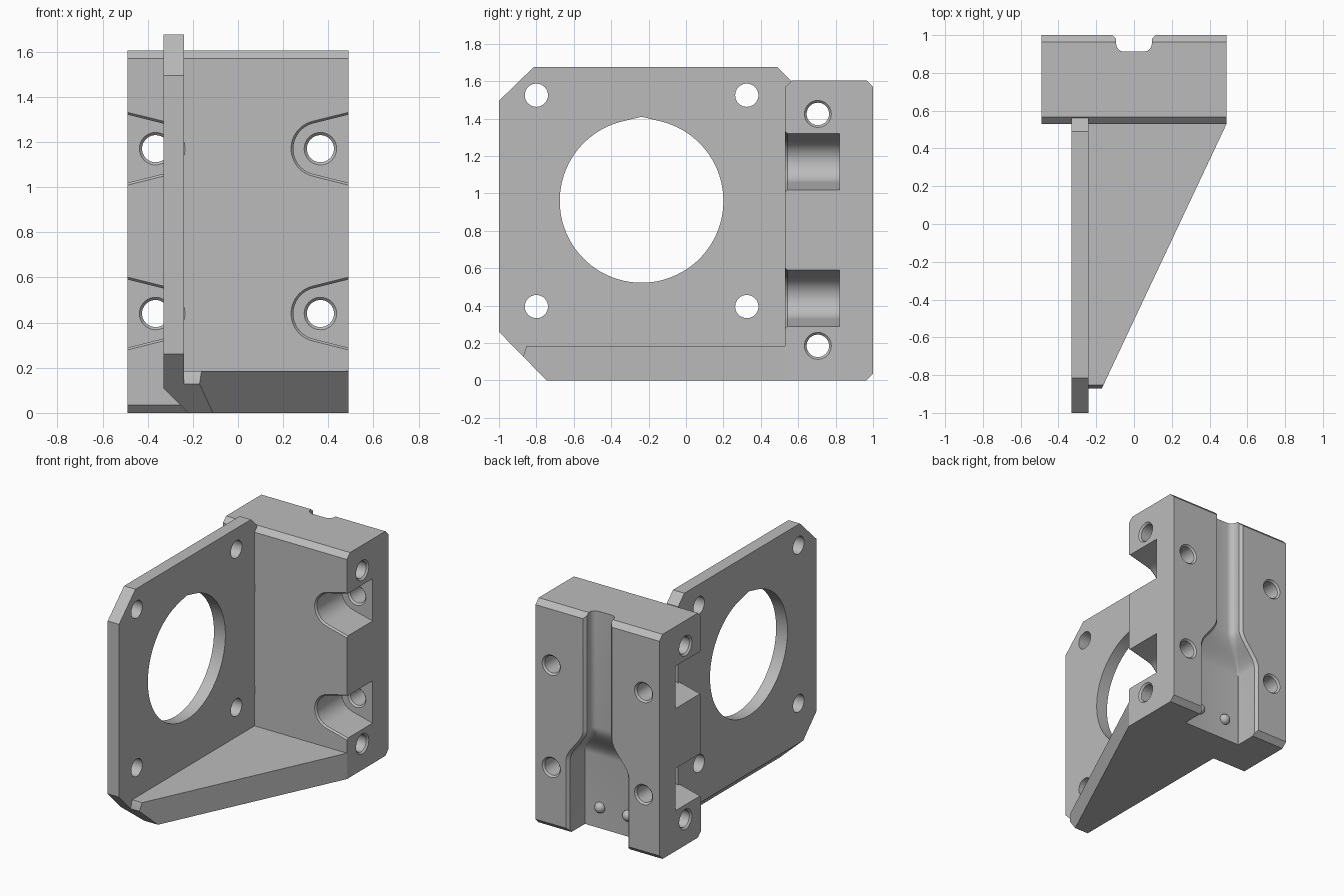
import bpy, bmesh, math
from mathutils import Vector

cube = bpy.data.objects.get("Cube")
if cube:
    bpy.data.objects.remove(cube, do_unlink=True)

grey = bpy.data.materials.new("plain_grey")
grey.use_nodes = True
grey.diffuse_color = (0.5, 0.5, 0.5, 1)
grey.node_tree.nodes["Principled BSDF"].inputs["Base Color"].default_value = (0.5, 0.5, 0.5, 1)


def finish(name, bm):
    bmesh.ops.recalc_face_normals(bm, faces=bm.faces)
    mesh = bpy.data.meshes.new(name)
    bm.to_mesh(mesh)
    bm.free()
    mesh.materials.append(grey)
    obj = bpy.data.objects.new(name, mesh)
    bpy.context.collection.objects.link(obj)
    return obj


def loft(name, rings, planes=()):
    """Closed solid through matching rings, then trimmed by (point, outward normal) planes."""
    bm = bmesh.new()
    loops = [[bm.verts.new(p) for p in ring] for ring in rings]
    for a, b in zip(loops, loops[1:]):
        for i in range(len(a)):
            j = (i + 1) % len(a)
            bm.faces.new((a[i], a[j], b[j], b[i]))
    bm.faces.new(loops[0])
    bm.faces.new(loops[-1])
    for co, no in planes:
        cut = bmesh.ops.bisect_plane(bm, geom=bm.verts[:] + bm.edges[:] + bm.faces[:],
                                     plane_co=co, plane_no=no, clear_outer=True)
        edges = [e for e in cut["geom_cut"] if isinstance(e, bmesh.types.BMEdge)]
        bmesh.ops.contextual_create(bm, geom=edges)
    return finish(name, bm)


def along_x(profile, x):
    return [(x, y, z) for y, z in profile]


def along_y(profile, y):
    return [(x, y, z) for x, z in profile]


def along_z(profile, z):
    return [(x, y, z) for x, y in profile]


def circle(u, v, r, start=0, end=360, n=40):
    full = end - start == 360
    steps = n if full else n + 1
    angles = [math.radians(start + (end - start) * i / n) for i in range(steps)]
    return [(u + r * math.cos(a), v + r * math.sin(a)) for a in angles]


def combine(target, tool, operation):
    mod = target.modifiers.new(operation.lower(), "BOOLEAN")
    mod.operation, mod.solver, mod.object = operation, "EXACT", tool
    bpy.context.view_layer.objects.active = target
    bpy.ops.object.modifier_apply(modifier=mod.name)
    bpy.data.objects.remove(tool, do_unlink=True)


def drill(target, place, u, v, r, start, end, flare=0.012):
    """Round through hole with a small countersink at both mouths."""
    stations = [(start - flare, r + 2 * flare), (start + flare, r),
                (end - flare, r), (end + flare, r + 2 * flare)]
    tool = loft("drill", [place(circle(u, v, rad), t) for t, rad in stations])
    combine(target, tool, "DIFFERENCE")


# Clamp block with chamfered long edges
W, F, B, H, C = 0.49, 0.53, 1.0, 1.605, 0.036
section = [(F + C, 0), (B - C, 0), (B, C), (B, H - C),
           (B - C, H), (F + C, H), (F, H - C), (F, C)]
block = loft("clamp_block", [along_x(section, -W), along_x(section, W)])

# Flared screw pockets, open to both sides, with screw holes
for side in (-1, 1):
    for z in (0.44, 1.17):
        def pocket(grow):
            arc = circle(0.36, z, 0.115 + grow, 104, 256, 24)
            run = 0.6 - arc[0][0]
            rise = run * math.tan(math.radians(14))
            pts = [(0.6, arc[0][1] + rise)] + arc + [(0.6, arc[-1][1] - rise)]
            return [(side * x, h) for x, h in pts]
        tool = loft("pocket", [along_y(pocket(0.02), F - 0.012),
                               along_y(pocket(0), F + 0.012),
                               along_y(pocket(0), 0.82)])
        combine(block, tool, "DIFFERENCE")
        drill(block, along_y, side * 0.365, z, 0.06, 0.82, B)

# Cross holes from side to side
for z in (0.185, 1.425):
    drill(block, along_x, 0.705, z, 0.06, -W, W)


# Cable channel on the back: narrow above, widening and deepening below
def channel(z):
    t = min(max((0.77 - z) / 0.25, 0), 1)
    t = t * t * (3 - 2 * t)
    w, floor, r = 0.095 + 0.135 * t, 0.912 - 0.1 * t, 0.045 - 0.04 * t
    half = [(w + 0.02, B + 0.05), (w + 0.02, B + 0.001), (w, B - 0.02), (w, floor + r)]
    half += [(w - r + r * math.cos(a), floor + r - r * math.sin(a))
             for a in (math.pi * k / 12 for k in range(1, 7))]
    return along_z(half + [(-x, y) for x, y in reversed(half)], z)


heights = [-0.1] + [0.52 + 0.25 * i / 14 for i in range(15)] + [H + 0.1]
combine(block, loft("channel", [channel(z) for z in heights]), "DIFFERENCE")

# Motor plate with clipped corners
outline = [(-0.745, 0), (0.56, 0), (0.56, 1.605), (0.49, 1.675),
           (-0.815, 1.675), (-1, 1.495), (-1, 0.26)]
lower_edge = (Vector((-0.22, 0, 0)), Vector((-1, 0, -1)))
bracket = loft("motor_bracket", [along_x(outline, -0.33), along_x(outline, -0.24)],
               [lower_edge])

# Triangular foot, trimmed to the clipped corner
foot_shape = [(-0.3, -0.87), (-0.17, -0.87), (W, F), (W, F + C), (-0.3, F + C)]
foot = loft("foot", [along_z(foot_shape, 0), along_z(foot_shape, 0.185)],
            [lower_edge,
             (Vector((0, -0.745, 0)), Vector((0, -0.26, -0.255))),
             (Vector((0, -0.87, 0.13)), Vector((0, -0.055, 0.018)))])
combine(bracket, foot, "UNION")

# Motor opening with a slight peak at the top, and its four screw holes
opening = circle(-0.2375, 0.96, 0.4375, 103.5, 436.5, 80) + [(-0.2375, 1.41)]
combine(bracket, loft("opening", [along_x(opening, -0.5), along_x(opening, 0)]), "DIFFERENCE")
for y in (-0.8, 0.325):
    for z in (0.395, 1.525):
        hole = circle(y, z, 0.062)
        combine(bracket, loft("hole", [along_x(hole, -0.5), along_x(hole, 0)]), "DIFFERENCE")

combine(block, bracket, "UNION")
block.name = "motor_mount"

# Small retaining bumps in the wide end of the channel
bumps = []
for side in (-1, 1):
    bpy.ops.mesh.primitive_uv_sphere_add(segments=24, ring_count=12, radius=0.038,
                                         location=(side * 0.11, 0.812, 0.15))
    bump = bpy.context.object
    bump.name = "retaining_bump_" + ("left" if side > 0 else "right")
    bump.data.materials.append(grey)
    bumps.append(bump)

for obj in [block] + bumps:
    bpy.ops.object.select_all(action="DESELECT")
    obj.select_set(True)
    bpy.context.view_layer.objects.active = obj
    bpy.ops.object.shade_smooth_by_angle(angle=math.radians(25))
